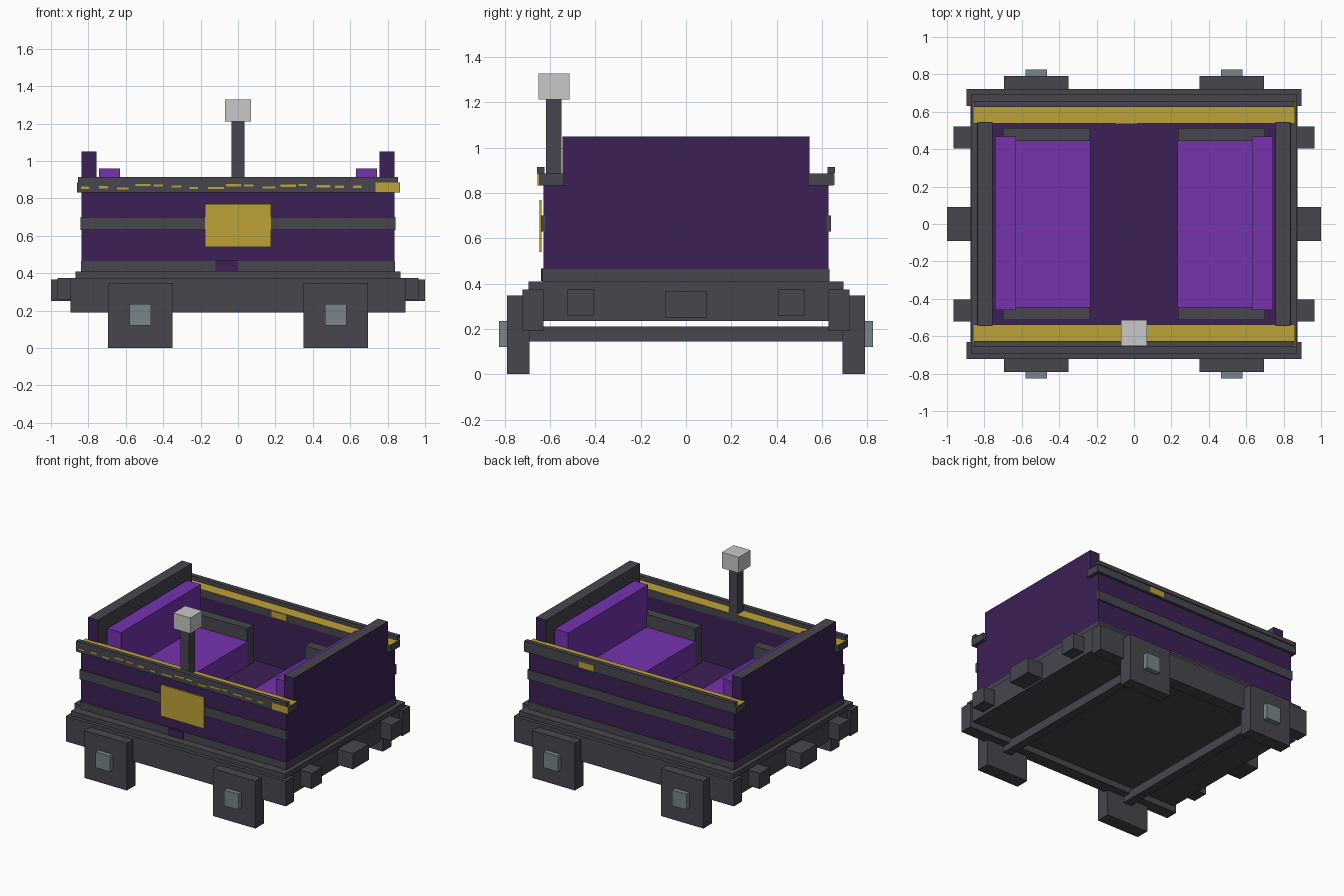
import bpy, bmesh, random

if "Cube" in bpy.data.objects:
    bpy.data.objects.remove(bpy.data.objects["Cube"])

random.seed(4)


def material(name, rgb):
    m = bpy.data.materials.new(name)
    m.diffuse_color = (*rgb, 1)
    m.use_nodes = True
    m.node_tree.nodes["Principled BSDF"].inputs["Base Color"].default_value = m.diffuse_color
    return m


GREY = material("dark grey", (0.061, 0.061, 0.076))
PURPLE = material("deep purple", (0.045, 0.0145, 0.092))
VIOLET = material("bright violet", (0.178, 0.032, 0.43))
GOLD = material("gold", (0.52, 0.36, 0.04))
STEEL = material("steel", (0.195, 0.235, 0.26))
LIGHT = material("light grey", (0.58, 0.58, 0.58))


def box(name, x, y, z, mat, mat2=None, rule=None):
    """Box from (min, max) ranges; faces whose normal meets the rule get mat2."""
    bm = bmesh.new()
    bmesh.ops.create_cube(bm, size=1)
    for v in bm.verts:
        v.co = [r[0] if c < 0 else r[1] for c, r in zip(v.co, (x, y, z))]
    bm.normal_update()
    if rule:
        for f in bm.faces:
            f.material_index = int(rule(f.normal))
    me = bpy.data.meshes.new(name)
    bm.to_mesh(me)
    bm.free()
    me.materials.append(mat)
    if mat2:
        me.materials.append(mat2)
    ob = bpy.data.objects.new(name, me)
    bpy.context.collection.objects.link(ob)
    return ob


def side(s, a, b):
    """Range a..b mirrored to the side given by the sign s."""
    return (a, b) if s > 0 else (-b, -a)


# Chassis
box("chassis", (-0.875, 0.875), (-0.64, 0.64), (0.235, 0.375), GREY)
box("deck", (-0.87, 0.87), (-0.695, 0.695), (0.375, 0.41), GREY)
box("skirt", (-0.839, 0.839), (-0.634, 0.634), (0.41, 0.465), GREY)
box("skirt_notch", (-0.12, 0), (-0.639, -0.63), (0.411, 0.467), PURPLE)

# Body floor
box("floor", (-0.76, 0.76), (-0.55, 0.55), (0.44, 0.475), PURPLE)

for s in (-1, 1):
    # Chassis side frames, axles, wheel blocks and hubs
    box("side_frame", (-0.895, 0.895), side(s, 0.63, 0.722), (0.19, 0.375), GREY)
    box("axle", side(s, 0.49, 0.555), (-0.69, 0.69), (0.145, 0.21), GREY)
    for t in (-1, 1):
        box("wheel_block", side(t, 0.35, 0.695), side(s, 0.69, 0.79), (0, 0.348), GREY)
        box("hub", side(t, 0.465, 0.58), side(s, 0.79, 0.825), (0.12, 0.235), STEEL)

    # End buffers
    box("centre_buffer", side(s, 0.87, 1.0), (-0.092, 0.092), (0.25, 0.365), GREY)
    for t in (-1, 1):
        box("outer_buffer", side(s, 0.87, 0.965), side(t, 0.405, 0.522), (0.26, 0.375), GREY)

    # Long walls with their trim band
    box("long_wall", (-0.836, 0.836), side(s, 0.545, 0.63), (0.465, 0.835), PURPLE)
    box("trim_band", (-0.841, 0.841), side(s, 0.62, 0.639), (0.63, 0.70), GREY)

    # Gold-topped ledge and its raised outer rail
    box("ledge", (-0.862, 0.862), side(s, 0.538, 0.651), (0.832, 0.885),
        GREY, GOLD, lambda n: n.z > 0.5)
    box("ledge_rail", (-0.855, 0.855), side(s, 0.625, 0.658), (0.885, 0.915), GREY)

    # High end walls, grey on top and inside
    box("end_wall", side(s, 0.757, 0.837), (-0.545, 0.545), (0.465, 1.05),
        PURPLE, GREY, lambda n, s=s: n.z > 0.5 or n.x * s < -0.5)
    box("end_wall_lower", side(s, 0.76, 0.836), (-0.63, 0.63), (0.465, 0.835), PURPLE)

    # Seats
    box("seat_cushion", side(s, 0.232, 0.64), (-0.443, 0.443), (0.475, 0.655), VIOLET)
    box("seat_back", side(s, 0.63, 0.742), (-0.46, 0.468), (0.475, 0.96), VIOLET)
    for t in (-1, 1):
        box("armrest", side(s, 0.235, 0.70), side(t, 0.443, 0.513), (0.475, 0.75), GREY)

# Gold patches and worn flecks on the ledges
box("ledge_end_patch", (0.735, 0.865), (-0.655, -0.648), (0.832, 0.885), GOLD)
box("back_ledge_patch", (0.29, 0.41), (0.648, 0.655), (0.836, 0.882), GOLD)
box("inner_ledge_patch", (-0.1, 0.02), (0.534, 0.54), (0.836, 0.882), GOLD)
for i in range(16):
    x = -0.84 + i * 0.097
    z = random.uniform(0.845, 0.868)
    box("ledge_fleck", (x, x + random.uniform(0.04, 0.09)), (-0.653, -0.648),
        (z, z + 0.012), GOLD)

# Front plate and lamp post
box("front_plate", (-0.176, 0.176), (-0.647, -0.638), (0.54, 0.77), GOLD)
box("lamp_post", (-0.034, 0.034), (-0.617, -0.55), (0.88, 1.215), GREY)
box("lamp", (-0.069, 0.069), (-0.652, -0.514), (1.212, 1.328), LIGHT)
